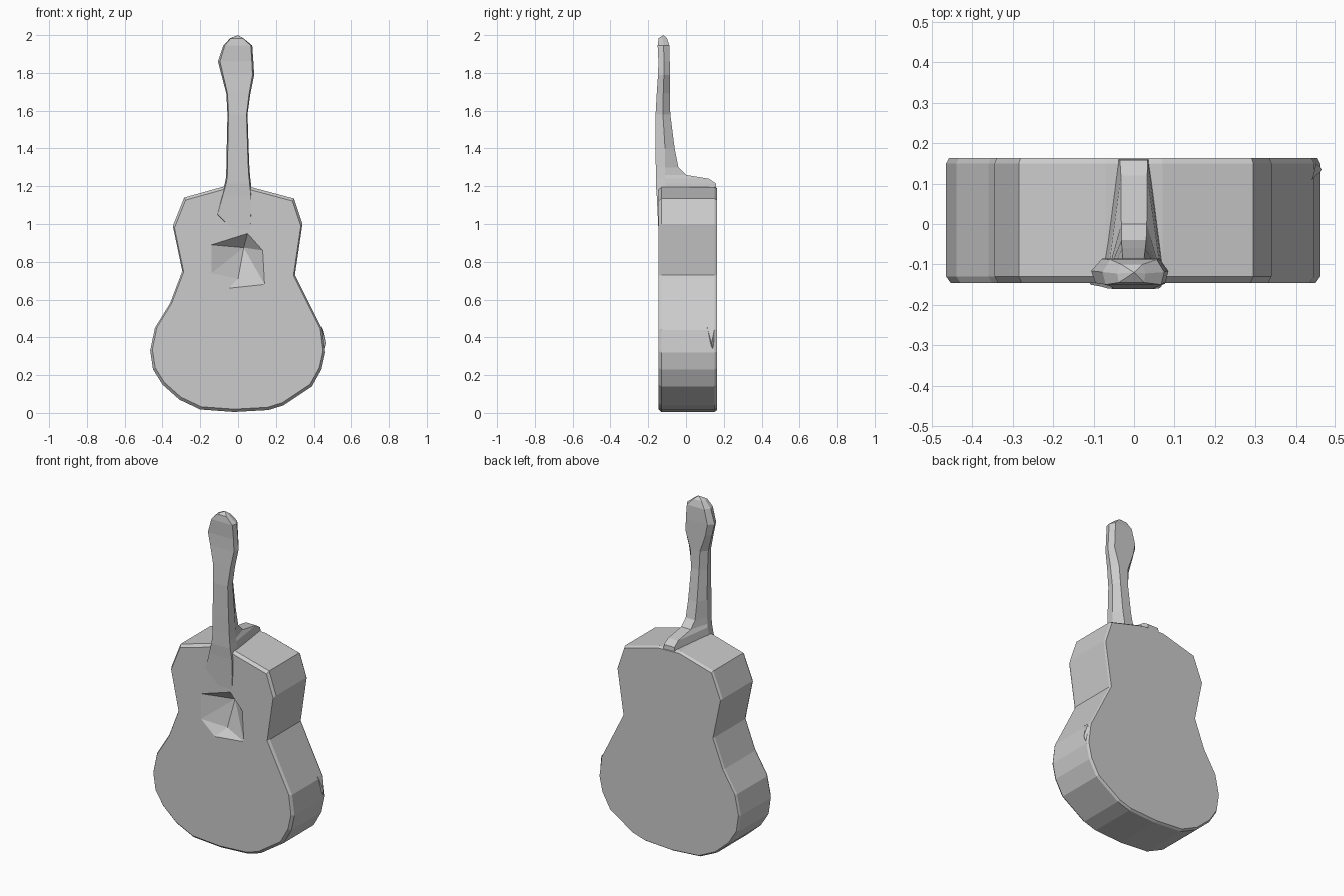
import bpy, bmesh
from mathutils import Vector

if "Cube" in bpy.data.objects:
    bpy.data.objects.remove(bpy.data.objects["Cube"], do_unlink=True)

grey = bpy.data.materials.new("plain grey")
grey.use_nodes = True
grey.diffuse_color = (0.6, 0.6, 0.6, 1)
grey.node_tree.nodes["Principled BSDF"].inputs["Base Color"].default_value = (0.6, 0.6, 0.6, 1)


def finish(bm, name):
    bmesh.ops.recalc_face_normals(bm, faces=bm.faces[:])
    mesh = bpy.data.meshes.new(name)
    bm.to_mesh(mesh)
    bm.free()
    mesh.materials.append(grey)
    obj = bpy.data.objects.new(name, mesh)
    bpy.context.collection.objects.link(obj)
    return obj


def add_ring(bm, points):
    return [bm.verts.new(p) for p in points]


def bridge(bm, a, b):
    n = len(a)
    for i in range(n):
        j = (i + 1) % n
        bm.faces.new((a[i], a[j], b[j], b[i]))


def ring_edges(bm, ring):
    return [bm.edges.get((v, ring[i - 1])) for i, v in enumerate(ring)]


# Body: waisted outline lofted front to back, with narrow chamfers
outline = [(-.02, .005), (.16, .015), (.24, .04), (.39, .14), (.44, .23), (.46, .32),
           (.445, .44), (.41, .51), (.30, .73), (.34, 1.0), (.295, 1.135), (.07, 1.195),
           (-.07, 1.2), (-.285, 1.14), (-.345, .99), (-.295, .75), (-.36, .58),
           (-.44, .45), (-.465, .33), (-.45, .23), (-.40, .15), (-.31, .07), (-.2, .018)]
centre_z = 0.6


def body_ring(bm, y, scale):
    return add_ring(bm, [(x * scale, y, centre_z + (z - centre_z) * scale) for x, z in outline])


bm = bmesh.new()
rings = [body_ring(bm, y, s) for y, s in
         ((-.146, .975), (-.13, 1), (.15, 1), (.163, .985))]
for a, b in zip(rings, rings[1:]):
    bridge(bm, a, b)
bm.faces.new(rings[-1])

# Sound hole: faceted pit sunk into the front
hole = [(-.14, .89), (.05, .95), (.13, .86), (.14, .68), (-.05, .66), (-.14, .74)]
rim = add_ring(bm, [(x, -.146, z) for x, z in hole])
upper = bm.verts.new((.03, -.07, .875))
lower = bm.verts.new((0, -.10, .71))
for i, tip in enumerate((upper, upper, upper, lower, lower, upper)):
    bm.faces.new((rim[i], rim[(i + 1) % 6], tip))
bm.faces.new((rim[3], lower, upper))
bm.faces.new((rim[5], upper, lower))
bmesh.ops.triangle_fill(bm, use_beauty=True,
                        edges=ring_edges(bm, rings[0]) + ring_edges(bm, rim))
finish(bm, "body")

# Neck, heel and headstock: one loft of (z, left x, right x, front y, back y)
sections = [(.97, -.03, .07, -.146, -.13), (1.05, -.12, .075, -.150, .10),
            (1.15, -.09, .075, -.155, .163), (1.215, -.07, .068, -.16, .158),
            (1.24, -.065, .065, -.16, .12), (1.26, -.063, .063, -.16, 0),
            (1.3, -.062, .06, -.16, -.04), (1.4, -.06, .056, -.161, -.06),
            (1.58, -.056, .05, -.161, -.083), (1.69, -.062, .065, -.155, -.086),
            (1.79, -.088, .085, -.148, -.086), (1.86, -.106, .081, -.146, -.086),
            (1.945, -.078, .075, -.15, -.088), (1.983, -.042, .028, -.145, -.1)]
bm = bmesh.new()
loft = []
for z, left, right, front, back in sections:
    mid = front + min(.05, (back - front) * .5)
    narrow = .5 if z < 1.7 else .75
    loft.append(add_ring(bm, [(left * .9, front, z), (right * .9, front, z), (right, mid, z),
                              (right * narrow, back, z), (left * narrow, back, z),
                              (left, mid, z)]))
for a, b in zip(loft, loft[1:]):
    bridge(bm, a, b)
bm.faces.new(loft[0])
peak = bm.verts.new((0, -.12, 2.0))
for i in range(6):
    bm.faces.new((loft[-1][i], loft[-1][(i + 1) % 6], peak))
finish(bm, "neck_and_headstock")

# Small ragged nub on the lower left side
bm = bmesh.new()
base = add_ring(bm, [(.44, .11, .46), (.45, .15, .44), (.45, .15, .31), (.44, .13, .33)])
nub = bm.verts.new(Vector((.466, .135, .37)))
bm.faces.new(base)
for i in range(4):
    bm.faces.new((base[i], base[(i + 1) % 4], nub))
finish(bm, "side_nub")
